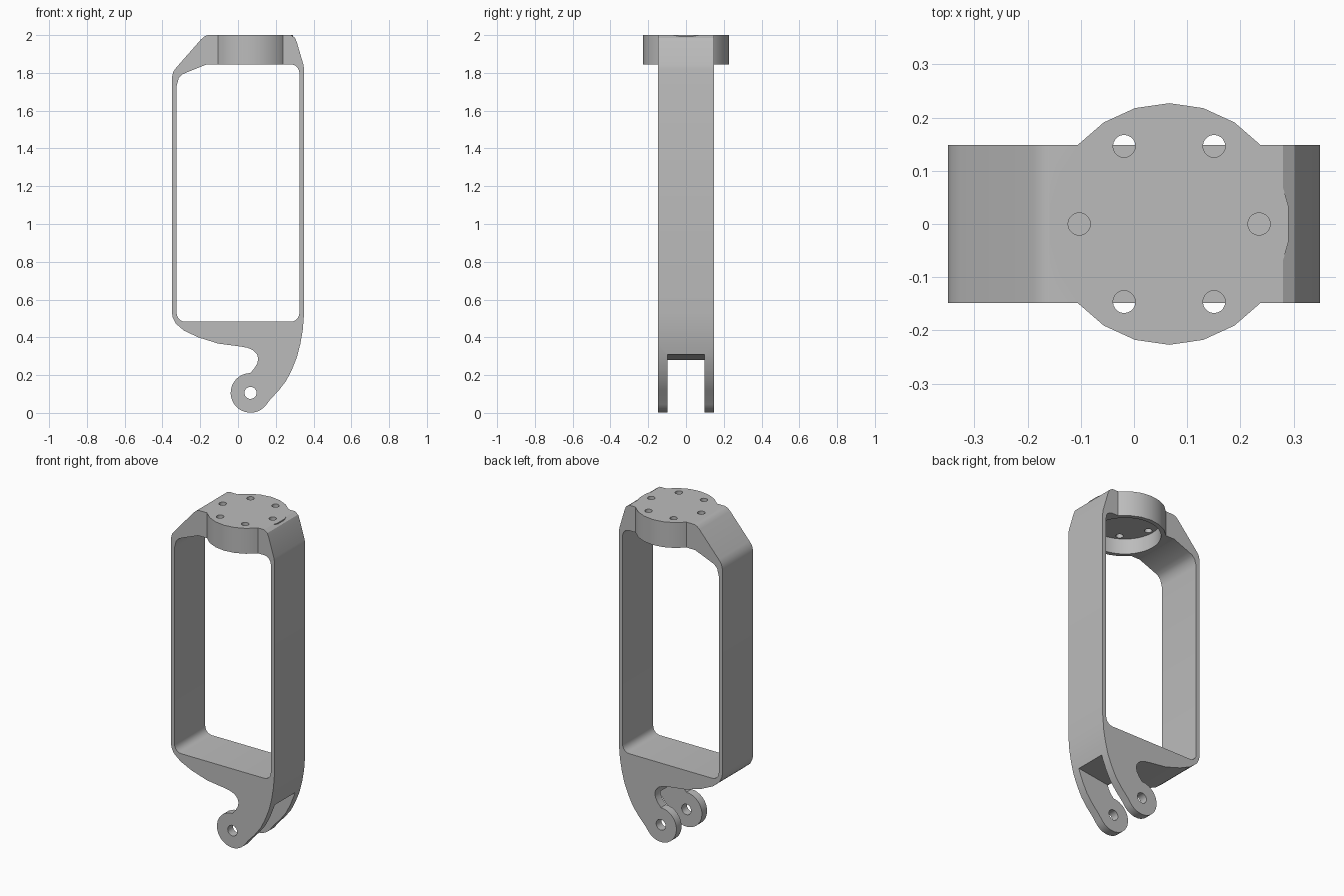
import bpy, bmesh, math
from mathutils import Vector

cube = bpy.data.objects.get("Cube")
if cube:
    bpy.data.objects.remove(cube, do_unlink=True)

grey = bpy.data.materials.new("plain grey")
grey.use_nodes = True
grey.diffuse_color = (0.5, 0.5, 0.5, 1)
grey.node_tree.nodes["Principled BSDF"].inputs["Base Color"].default_value = (0.5, 0.5, 0.5, 1)

HALF = 0.148            # half depth of the strap
CAP_X = 0.066           # axis of cap and pin
PIN_Z, TAB_R = 0.106, 0.105


def prism(name, points, start, depth):
    """Extrude a closed 3D polygon along a vector."""
    bm = bmesh.new()
    face = bm.faces.new([bm.verts.new(Vector(p) + Vector(start)) for p in points])
    new = bmesh.ops.extrude_face_region(bm, geom=[face])["geom"]
    bmesh.ops.translate(bm, vec=depth, verts=[v for v in new if isinstance(v, bmesh.types.BMVert)])
    bmesh.ops.recalc_face_normals(bm, faces=bm.faces)
    mesh = bpy.data.meshes.new(name)
    bm.to_mesh(mesh)
    bm.free()
    mesh.materials.append(grey)
    obj = bpy.data.objects.new(name, mesh)
    bpy.context.scene.collection.objects.link(obj)
    return obj


def side_prism(name, outline, half):
    return prism(name, [(x, 0, z) for x, z in outline], (0, -half, 0), (0, 2 * half, 0))


def cylinder(name, x, y, radius, z0, z1, sides):
    ring = [(x + radius * math.sin(math.tau * i / sides),
             y + radius * math.cos(math.tau * i / sides), 0) for i in range(sides)]
    return prism(name, ring, (0, 0, z0), (0, 0, z1 - z0))


def arc(cx, cz, r, a0, a1, n):
    angles = [math.radians(a0 + (a1 - a0) * i / n) for i in range(n + 1)]
    return [(cx + r * math.cos(a), cz + r * math.sin(a)) for a in angles]


def combine(target, other, operation):
    mod = target.modifiers.new(other.name, "BOOLEAN")
    mod.operation, mod.solver, mod.object = operation, "EXACT", other
    bpy.context.view_layer.objects.active = target
    bpy.ops.object.modifier_apply(modifier=mod.name)
    bpy.data.objects.remove(other, do_unlink=True)


# Strap frame with the hooked tab at its foot
outline = [(-0.16, 2), (-0.178, 1.993), (-0.195, 1.978), (-0.325, 1.83), (-0.342, 1.808),
           (-0.35, 1.775), (-0.35, 0.53), (-0.345, 0.503), (-0.33, 0.473), (-0.285, 0.435),
           (-0.21, 0.4), (-0.105, 0.367), (0.01, 0.352), (0.05, 0.345), (0.08, 0.332),
           (0.1, 0.312), (0.107, 0.288), (0.102, 0.262), (0.088, 0.238)]
outline += arc(CAP_X, PIN_Z, TAB_R, 90, 325, 20)
outline += [(0.17, 0.07), (0.215, 0.118), (0.255, 0.17), (0.285, 0.228), (0.312, 0.295),
            (0.33, 0.365), (0.343, 0.44), (0.35, 0.53), (0.35, 1.82), (0.346, 1.845),
            (0.312, 1.96), (0.302, 1.985), (0.28, 2)]
frame = side_prism("fork_frame", outline, HALF)

# Open window
window = arc(-0.28, 0.528, 0.045, 180, 270, 5) + arc(0.28, 0.528, 0.045, 270, 360, 5)
window += arc(0.28, 1.8, 0.045, 0, 90, 5)
window += [(-0.165, 1.845), (-0.27, 1.803), (-0.295, 1.792), (-0.314, 1.772), (-0.325, 1.73)]
combine(frame, side_prism("window_cutter", window, 0.4), "DIFFERENCE")

# Slot between the two tabs, and the pin hole
slot = [(-0.2, -0.1), (0.5, -0.1), (0.5, 0.31), (0.31, 0.31), (0.1, 0.28), (-0.2, 0.28)]
combine(frame, side_prism("slot_cutter", slot, 0.098), "DIFFERENCE")
combine(frame, side_prism("pin_cutter", arc(CAP_X, PIN_Z, 0.032, 0, 345, 23), 0.4), "DIFFERENCE")

# Round cap, hollow underneath, with six bolt holes
combine(frame, cylinder("cap", CAP_X, 0, 0.227, 1.845, 2, 22), "UNION")
combine(frame, cylinder("recess_cutter", CAP_X, 0, 0.2, 1.8, 1.94, 44), "DIFFERENCE")
for i in range(6):
    a = math.tau * i / 6
    hole = cylinder("bolt_cutter", CAP_X + 0.169 * math.cos(a), 0.169 * math.sin(a),
                    0.021, 1.9, 2.1, 20)
    combine(frame, hole, "DIFFERENCE")

# Smooth the curves, keep the edges crisp
bpy.ops.object.select_all(action="DESELECT")
frame.select_set(True)
bpy.context.view_layer.objects.active = frame
bpy.ops.object.shade_smooth_by_angle(angle=math.radians(30))
